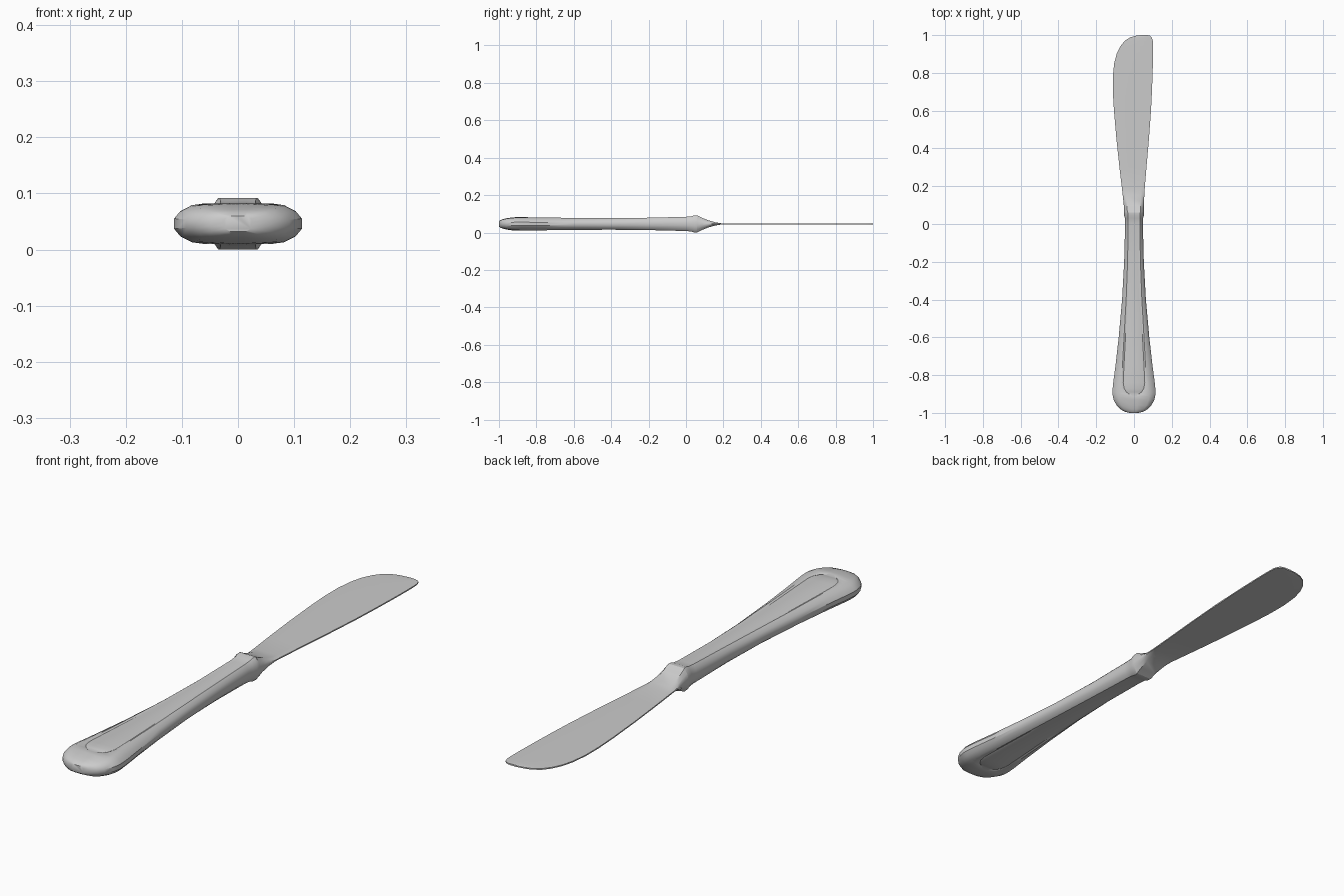
import bpy
import math

ZC = 0.046  # height of the knife's middle plane

steel = bpy.data.materials.new("steel_grey")
steel.diffuse_color = (0.6, 0.6, 0.6, 1)


def loft(name, rings):
    """Skin a row of equal-length closed rings and cap both ends."""
    n = len(rings[0])
    verts = [p for ring in rings for p in ring]
    faces = []
    for r in range(len(rings) - 1):
        a, b = r * n, (r + 1) * n
        for i in range(n):
            j = (i + 1) % n
            faces.append((a + i, a + j, b + j, b + i))
    faces.append(tuple(reversed(range(n))))
    faces.append(tuple(range(len(verts) - n, len(verts))))
    mesh = bpy.data.meshes.new(name)
    mesh.from_pydata(verts, [], faces)
    mesh.materials.append(steel)
    obj = bpy.data.objects.new(name, mesh)
    bpy.context.collection.objects.link(obj)
    bpy.ops.object.select_all(action='DESELECT')
    bpy.context.view_layer.objects.active = obj
    obj.select_set(True)
    bpy.ops.object.mode_set(mode='EDIT')
    bpy.ops.mesh.select_all(action='SELECT')
    bpy.ops.mesh.normals_make_consistent(inside=False)
    bpy.ops.object.mode_set(mode='OBJECT')
    bpy.ops.object.shade_smooth_by_angle(angle=math.radians(32))
    return obj


def mirrored_ring(quarter, y, xc=0.0):
    """Mirror a quarter section (side edge to top middle) in x and z."""
    top = quarter + [(-x, z) for x, z in reversed(quarter)]
    ring = top + [(x, -z) for x, z in reversed(top)]
    return [(xc + x, y, ZC + z) for x, z in ring]


# Handle: y, half width, half height, panel half width, groove depth
handle_rows = [
    (-1.0, 0.025, 0.014, 0.004, 0),
    (-0.993, 0.05, 0.02, 0.006, 0),
    (-0.98, 0.073, 0.025, 0.008, 0),
    (-0.96, 0.092, 0.03, 0.01, 0),
    (-0.93, 0.108, 0.0345, 0.012, 0),
    (-0.912, 0.112, 0.036, 0.014, 0),
    (-0.9, 0.114, 0.036, 0.026, 0.003),
    (-0.89, 0.114, 0.036, 0.04, 0.003),
    (-0.87, 0.113, 0.036, 0.052, 0.003),
    (-0.84, 0.110, 0.0355, 0.057, 0.003),
    (-0.75, 0.098, 0.034, 0.053, 0.003),
    (-0.6, 0.081, 0.032, 0.045, 0.003),
    (-0.4, 0.063, 0.031, 0.034, 0.002),
    (-0.2, 0.052, 0.033, 0.026, 0.001),
    (0.0, 0.047, 0.038, 0.023, 0.001),
    (0.03, 0.048, 0.041, 0.023, 0),
    (0.045, 0.052, 0.046, 0.025, 0),
    (0.06, 0.052, 0.046, 0.025, 0),
]
rings = []
for y, w, h, f, g in handle_rows:
    inner = max(f - 0.008, 0.002)
    # the groove crosses the whole panel where it rounds off at the butt
    inner_z = h - g if y == -0.9 else h
    quarter = [(w, 0.25 * h), (0.9 * w, 0.63 * h), (0.72 * w, 0.92 * h),
               (min(f + 0.008, 0.66 * w), h), (f, h - g), (inner, inner_z)]
    rings.append(mirrored_ring(quarter, y))
loft("handle", rings)

# Blade with its bolster wedge: y, left edge, right edge, half thickness
blade_rows = [
    (0.06, -0.052, 0.052, 0.046),
    (0.085, -0.053, 0.052, 0.033),
    (0.12, -0.056, 0.053, 0.019),
    (0.155, -0.060, 0.055, 0.009),
    (0.19, -0.064, 0.057, 0.003),
    (0.3, -0.077, 0.066, 0.003),
    (0.45, -0.093, 0.079, 0.003),
    (0.6, -0.106, 0.09, 0.003),
    (0.7, -0.112, 0.095, 0.003),
    (0.78, -0.112, 0.098, 0.003),
    (0.85, -0.105, 0.1, 0.003),
    (0.9, -0.092, 0.101, 0.003),
    (0.94, -0.073, 0.101, 0.003),
    (0.97, -0.049, 0.1, 0.003),
    (0.988, -0.02, 0.094, 0.003),
    (0.996, 0.006, 0.086, 0.003),
    (1.0, 0.035, 0.072, 0.003),
]
rings = []
for y, left, right, t in blade_rows:
    w = (right - left) / 2
    # thin out the chamfers where the bolster becomes the flat blade
    k = 0.25 if t > 0.004 else 0.8
    quarter = [(w, k * t), (0.9 * w, max(k, 0.63) * t), (0.68 * w, t)]
    rings.append(mirrored_ring(quarter, y, (left + right) / 2))
loft("blade", rings)
